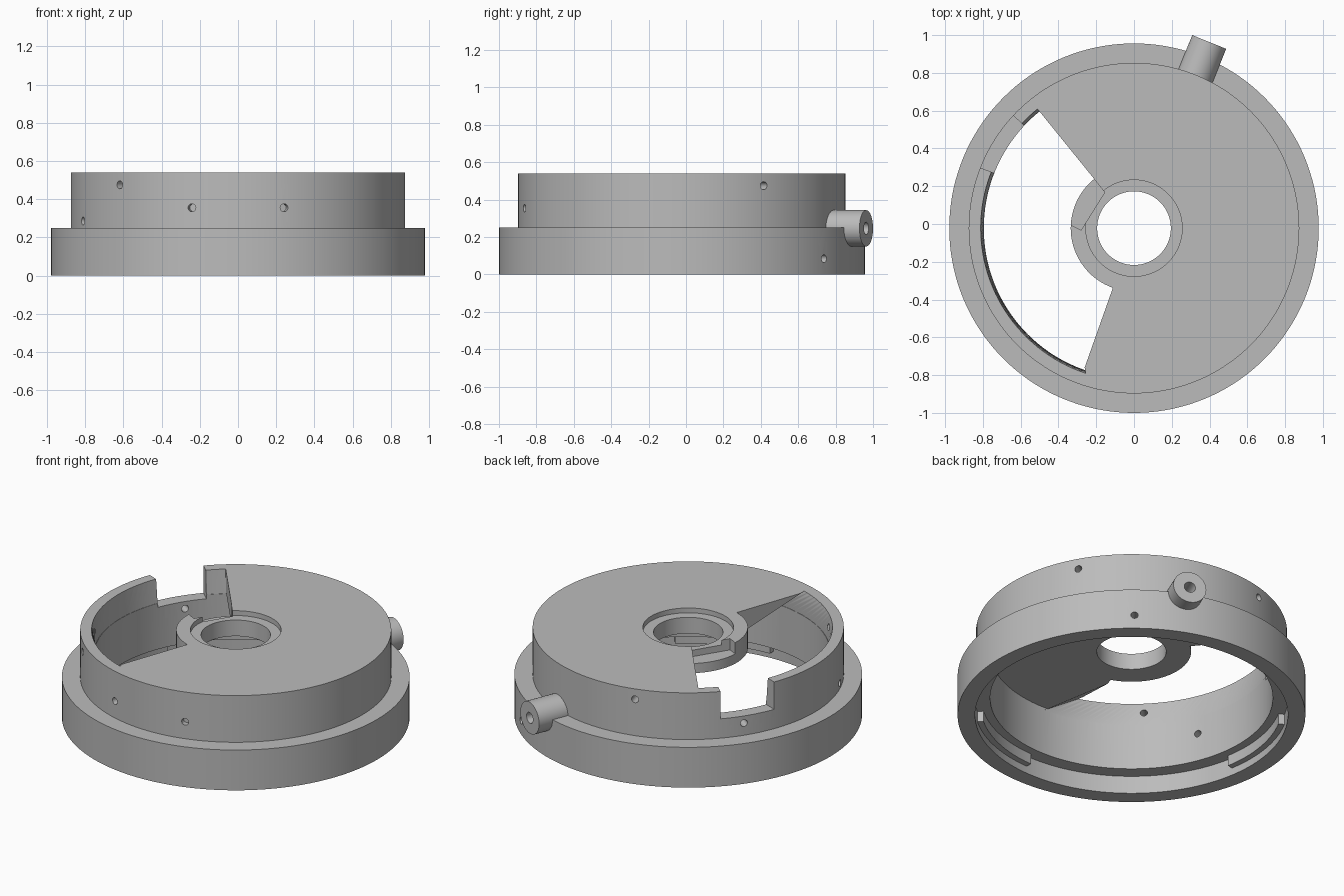
import bpy, bmesh, math
from mathutils import Matrix, Vector

cube = bpy.data.objects.get("Cube")
if cube:
    bpy.data.objects.remove(cube, do_unlink=True)

CENTRE = Vector((0, -0.022, 0))
SEGMENTS = 144

grey = bpy.data.materials.new("plain_grey")
grey.use_nodes = True
colour = (0.5, 0.5, 0.5, 1)
grey.diffuse_color = colour
grey.node_tree.nodes["Principled BSDF"].inputs["Base Color"].default_value = colour


def finish(name, bm):
    bmesh.ops.recalc_face_normals(bm, faces=bm.faces)
    mesh = bpy.data.meshes.new(name)
    bm.to_mesh(mesh)
    bm.free()
    mesh.materials.append(grey)
    obj = bpy.data.objects.new(name, mesh)
    obj.location = CENTRE
    bpy.context.collection.objects.link(obj)
    return obj


def polar(r, degrees, z):
    a = math.radians(degrees)
    return Vector((r * math.cos(a), r * math.sin(a), z))


def lathe(name, profile):
    """Closed radius/height profile turned about the z axis."""
    bm = bmesh.new()
    rings = [[bm.verts.new(polar(r, 360 * i / SEGMENTS, z)) for r, z in profile]
             for i in range(SEGMENTS)]
    for i, ring in enumerate(rings):
        after = rings[(i + 1) % SEGMENTS]
        for k in range(len(profile)):
            j = (k + 1) % len(profile)
            bm.faces.new((ring[k], ring[j], after[j], after[k]))
    return finish(name, bm)


def sector(name, corners, steps=48):
    """Arc block; each corner of its section is (radius, z, start, end)."""
    bm = bmesh.new()
    rows = [[bm.verts.new(polar(r, a + (b - a) * i / steps, z))
             for r, z, a, b in corners] for i in range(steps + 1)]
    for row, after in zip(rows, rows[1:]):
        for k in range(4):
            j = (k + 1) % 4
            bm.faces.new((row[k], row[j], after[j], after[k]))
    bm.faces.new(rows[0])
    bm.faces.new(rows[-1])
    bmesh.ops.triangulate(bm, faces=bm.faces)
    return finish(name, bm)


def block(name, r0, r1, z0, z1, a, b):
    return sector(name, [(r0, z0, a, b), (r0, z1, a, b), (r1, z1, a, b), (r1, z0, a, b)])


def rod(name, radius, r0, r1, degrees, z, sides=32):
    """Cylinder lying along a radius."""
    bm = bmesh.new()
    turn = (Matrix.Translation(polar((r0 + r1) / 2, degrees, z))
            @ Matrix.Rotation(math.radians(degrees), 4, "Z")
            @ Matrix.Rotation(math.pi / 2, 4, "Y"))
    bmesh.ops.create_cone(bm, cap_ends=True, segments=sides, radius1=radius,
                          radius2=radius, depth=r1 - r0, matrix=turn)
    return finish(name, bm)


def prism(name, points, z0, z1):
    bm = bmesh.new()
    face = bm.faces.new([bm.verts.new((x, y, z0)) for x, y in points])
    up = bmesh.ops.extrude_face_region(bm, geom=[face])["geom"]
    bmesh.ops.translate(bm, vec=(0, 0, z1 - z0),
                        verts=[v for v in up if isinstance(v, bmesh.types.BMVert)])
    return finish(name, bm)


def cut(obj, cutters):
    for c in cutters:
        mod = obj.modifiers.new("cut", "BOOLEAN")
        mod.operation, mod.solver, mod.object = "DIFFERENCE", "EXACT", c
    bpy.context.view_layer.update()
    graph = bpy.context.evaluated_depsgraph_get()
    mesh = bpy.data.meshes.new_from_object(obj.evaluated_get(graph))
    obj.modifiers.clear()
    obj.data = mesh
    for c in cutters:
        bpy.data.objects.remove(c, do_unlink=True)


# Stepped housing with a flat cap, central bore and recess underneath
housing = lathe("housing", [
    (0.195, 0.41), (0.195, 0.51), (0.255, 0.51), (0.255, 0.54),
    (0.875, 0.54), (0.875, 0.25), (0.978, 0.25), (0.978, 0),
    (0.88, 0), (0.88, 0.11), (0.795, 0.11), (0.795, 0.41)])

# Cap window, with one edge swept back underneath
window = sector("window_cutter", [
    (0.335, 0.395, 129, 250.5), (0.335, 0.55, 129, 250.5),
    (0.813, 0.55, 129, 250.5), (0.797, 0.395, 129, 268)])
cutters = [
    window,
    block("wall_notch_cutter", 0.72, 0.95, 0.37, 0.6, 137, 158.5),
    prism("hub_notch_cutter", [(-0.155, 0.19), (-0.28, -0.01),
                               (-0.4, 0.05), (-0.22, 0.27)], 0.47, 0.6),
]

# Radial screw holes: angle, height, inner radius
for angle, z, inner in [(225, 0.475, 0.7), (105, 0.475, 0.75), (30, 0.475, 0.75),
                        (202, 0.285, 0.7), (146, 0.325, 0.7), (254, 0.355, 0.84),
                        (286, 0.355, 0.84), (51, 0.085, 0.8)]:
    cutters.append(rod("hole_cutter", 0.021, inner, 1.05, angle, z, 20))
cut(housing, cutters)

# Side boss with a drilled end
boss = rod("side_boss", 0.097, 0.86, 1.063, 68, 0.247, 48)
cut(boss, [rod("boss_hole_cutter", 0.033, 0.93, 1.2, 68, 0.247)])

# Locking lugs inside the lower recess
lugs = [block("locking_lug", 0.845, 0.885, 0.045, 0.115, a, a + 38)
        for a in (32, 152, 272)]

for obj in [housing, boss] + lugs:
    bpy.ops.object.select_all(action="DESELECT")
    obj.select_set(True)
    bpy.context.view_layer.objects.active = obj
    bpy.ops.object.shade_smooth_by_angle(angle=math.radians(30))
